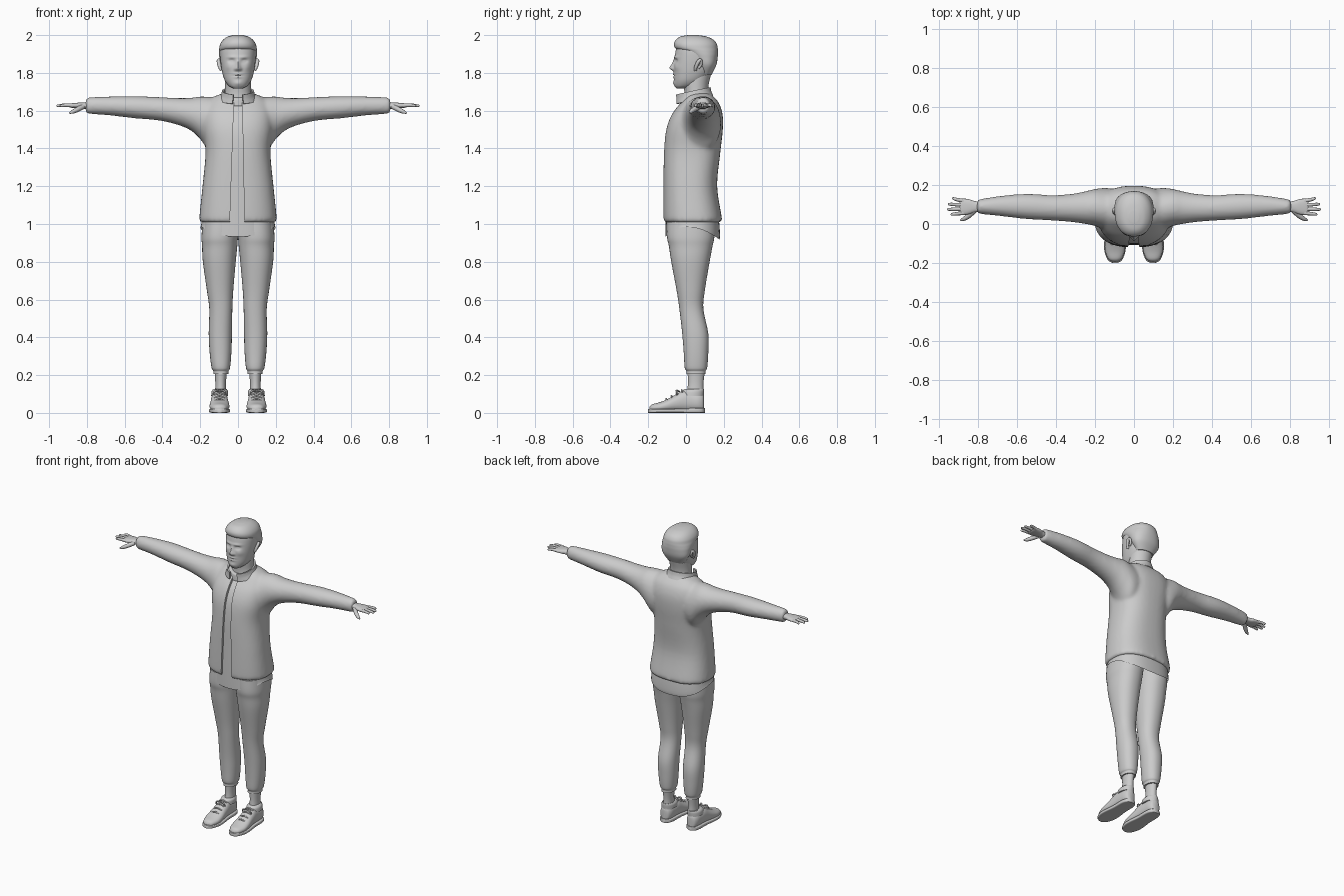
import bpy, bmesh, math
from math import sin, cos, pi, exp
from mathutils import Vector

cube = bpy.data.objects.get("Cube")
if cube:
    bpy.data.objects.remove(cube)

grey = bpy.data.materials.new("plain_grey")
grey.use_nodes = True
GREY = (0.6, 0.6, 0.6, 1)
grey.diffuse_color = GREY
grey.node_tree.nodes["Principled BSDF"].inputs["Base Color"].default_value = GREY


def spline(keys, sub):
    """Smooth in-between sections through the key sections."""
    out = []
    for i in range(len(keys) - 1):
        a, b, c, d = (keys[min(max(i + k, 0), len(keys) - 1)] for k in (-1, 0, 1, 2))
        for s in range(sub):
            t = s / sub
            out.append([q + t / 2 * (r - p + t * (2*p - 5*q + 4*r - s4 + t * (3*q - p - 3*r + s4)))
                        for p, q, r, s4 in zip(a, b, c, d)])
    return out + [list(keys[-1])]


def skin(bm, rings, closed=True, cap=True):
    rows = [[bm.verts.new(p) for p in ring] for ring in rings]
    n = len(rows[0])
    for lo, hi in zip(rows, rows[1:]):
        for i in range(n if closed else n - 1):
            j = (i + 1) % n
            bm.faces.new((lo[i], lo[j], hi[j], hi[i]))
    if cap:
        bm.faces.new(rows[0][::-1])
        bm.faces.new(rows[-1])


def loft(bm, axis, keys, n=40, p=2.0, sub=5, cap=True, gap=0, shape=None):
    """Sections are (position, low a, high a, low b, high b) across the axis."""
    place = {"x": lambda t, a, b: (t, a, b), "y": lambda t, a, b: (a, t, b),
             "z": lambda t, a, b: (a, b, t)}[axis]
    power = lambda v: math.copysign(abs(v) ** (2 / p), v)
    count = n + 1 if gap else n
    rings = []
    for t, a0, a1, b0, b1 in spline(keys, sub):
        ring = []
        for i in range(count):
            ang = gap + (2 * pi - 2 * gap) * i / n
            v = Vector(place(t, (a0 + a1) / 2 + (a1 - a0) / 2 * power(sin(ang)),
                             (b0 + b1) / 2 - (b1 - b0) / 2 * power(cos(ang))))
            ring.append(shape(v) if shape else v)
        rings.append(ring)
    skin(bm, rings, not gap, cap)


def tube(bm, path, n=10):
    """Round limb through (x, y, z, radius) points."""
    pts = spline(path, 4)
    rings = []
    for i, q in enumerate(pts):
        way = Vector(pts[min(i + 1, len(pts) - 1)][:3]) - Vector(pts[max(i - 1, 0)][:3])
        rot = way.to_track_quat("Z", "Y")
        rings.append([Vector(q[:3]) + rot @ Vector((cos(2*pi*k/n), sin(2*pi*k/n), 0)) * q[3]
                      for k in range(n)])
    skin(bm, rings)


def finish(bm, name, mirror=False, mods=()):
    bmesh.ops.recalc_face_normals(bm, faces=bm.faces)
    me = bpy.data.meshes.new(name)
    bm.to_mesh(me)
    bm.free()
    ob = bpy.data.objects.new(name, me)
    bpy.context.collection.objects.link(ob)
    if mirror:
        ob.modifiers.new("mirror", "MIRROR").use_mirror_merge = False
    for kind, props in mods:
        m = ob.modifiers.new(kind.lower(), kind)
        for k, v in props.items():
            setattr(m, k, v)
    if ob.modifiers:
        deps = bpy.context.evaluated_depsgraph_get()
        ob.data = bpy.data.meshes.new_from_object(ob.evaluated_get(deps))
        ob.modifiers.clear()
    ob.data.materials.clear()
    ob.data.materials.append(grey)
    ob.data.shade_smooth()
    ob.data.set_sharp_from_angle(angle=math.radians(50))
    return ob


def even(rows):
    """Left-right symmetric sections from (z, half width, front, back)."""
    return [(z, -h, h, f, b) for z, h, f, b in rows]


# Jacket: body and sleeves fused, then opened down the front
body = even([(1.01, .198, -.113, .183), (1.03, .205, -.12, .19), (1.2, .188, -.12, .165),
             (1.38, .172, -.117, .182), (1.5, .185, -.105, .195), (1.58, .185, -.075, .194),
             (1.64, .165, -.03, .175), (1.675, .125, 0, .145), (1.695, .07, .02, .12)])
sleeve = [(.05, 0, .17, 1.42, 1.66), (.14, -.03, .185, 1.38, 1.672), (.2, -.01, .18, 1.45, 1.675),
          (.25, 0, .168, 1.495, 1.668), (.32, .01, .155, 1.525, 1.667),
          (.42, .018, .148, 1.548, 1.672), (.55, .025, .155, 1.56, 1.677),
          (.68, .04, .145, 1.575, 1.675), (.79, .052, .128, 1.583, 1.67),
          (.807, .058, .122, 1.59, 1.662)]
bm = bmesh.new()
skin(bm, [[(x, y, z) for x, z in ((-.045, .95), (.035, .95), (.02, 1.75), (-.018, 1.75))]
          for y in (-.3, 0)])
cutter = finish(bm, "front_opening_cutter")
cutter.hide_render = True
bm = bmesh.new()
loft(bm, "z", body, p=2.5)
loft(bm, "x", sleeve)
loft(bm, "x", [(-k[0],) + k[1:] for k in sleeve])
finish(bm, "jacket", mods=[
    ("REMESH", dict(mode="VOXEL", voxel_size=.01)),
    ("SMOOTH", dict(factor=.5, iterations=8)),
    ("BOOLEAN", dict(operation="DIFFERENCE", object=cutter, solver="EXACT"))])
bpy.data.objects.remove(cutter)

# Jacket collar: tilted band, open at the throat
def tilt(v):
    v.z += .22 * (v.y - .04)
    return v

bm = bmesh.new()
loft(bm, "z", even([(1.655, .1, -.05, .14), (1.68, .086, -.05, .13), (1.705, .08, -.052, .125)]),
     cap=False, gap=.3, shape=tilt)
finish(bm, "jacket_collar", mods=[("SOLIDIFY", dict(thickness=.01, offset=0))])

# Shirt: seen in the opening and below the jacket, with a curved hem
def hem(v):
    w = min(max((1.06 - v.z) / .075, 0), 1)
    v.z -= w * (.045 * (v.y / .1) ** 2 if v.y < 0 else .062 * (v.y / .17) ** 2)
    return v

bm = bmesh.new()
inset = [(z - .012, a + .014, b - .014, c + .014, d - .014) for z, a, b, c, d in body[2:]]
loft(bm, "z", even([(.985, .199, -.108, .178), (1.02, .192, -.108, .178)]) + inset,
     p=2.5, cap=False, shape=hem)
finish(bm, "shirt")
bm = bmesh.new()
loft(bm, "z", even([(1.64, .09, -.03, .13), (1.675, .077, -.027, .122), (1.68, .07, -.02, .118)]),
     shape=tilt)
finish(bm, "shirt_neckband")

# Trouser legs with gathered cuffs
bm = bmesh.new()
loft(bm, "z", [(1.01, -.01, .188, -.1, .155), (.93, 0, .193, -.1, .15), (.88, .004, .19, -.09, .14),
               (.8, .012, .186, -.078, .125), (.65, .025, .165, -.05, .1),
               (.55, .03, .152, -.035, .092), (.42, .032, .155, -.02, .118),
               (.32, .035, .15, -.012, .118), (.24, .042, .14, -.007, .112),
               (.222, .05, .131, .002, .104), (.205, .05, .131, .002, .104)], p=2.2)
finish(bm, "trouser_legs", mirror=True)

# Socks
bm = bmesh.new()
loft(bm, "z", [(.22, .058, .124, .008, .1), (.15, .064, .12, .01, .092), (.07, .06, .124, 0, .095)])
finish(bm, "socks", mirror=True)

# Shoes: upper, sole, ankle rim and laces
def shoe(rows, low):
    return [(y, .098 - h, .098 + h, low, top) for y, h, top in rows]

bm = bmesh.new()
loft(bm, "y", shoe([(-.194, .012, .03), (-.18, .034, .045), (-.14, .05, .056), (-.1, .052, .072),
                    (-.05, .047, .1), (-.01, .044, .12), (.03, .042, .113), (.065, .04, .108),
                    (.088, .03, .1), (.096, .014, .085)], .005), p=2.2)
finish(bm, "shoe_uppers", mirror=True)
bm = bmesh.new()
loft(bm, "y", shoe([(-.2, .012, .02), (-.186, .036, .022), (-.14, .054, .022), (-.09, .055, .022),
                    (-.02, .047, .024), (.05, .046, .026), (.085, .036, .026), (.1, .014, .026)],
                   0), p=5)
finish(bm, "shoe_soles", mirror=True)
bm = bmesh.new()
loft(bm, "z", [(.09, .052, .142, -.022, .094), (.115, .053, .139, -.02, .096),
               (.126, .06, .13, -.008, .095)])
finish(bm, "shoe_rims", mirror=True)
bm = bmesh.new()
for i in range(4):
    y, z = -.1 + .027 * i, .071 + .0155 * i
    tube(bm, [(.07, y, z - .008, .004), (.098, y - .004, z + .003, .005), (.126, y, z - .008, .004)])
for side in (-1, 1):
    tube(bm, [(.098, -.035, .113, .004), (.098 + side * .022, -.05, .118, .005),
              (.098 + side * .034, -.045, .098, .004)])
finish(bm, "shoe_laces", mirror=True)

# Hands: palm, four fingers and thumb
bm = bmesh.new()
loft(bm, "x", [(.78, .065, .115, 1.605, 1.645), (.82, .06, .118, 1.61, 1.643),
               (.85, .05, .128, 1.612, 1.642), (.885, .046, .13, 1.616, 1.638),
               (.896, .055, .122, 1.62, 1.634)], n=24, p=2.4)
finish(bm, "palms", mirror=True)
bm = bmesh.new()
for y, tip, spread in ((.056, .942, -.006), (.077, .96, -.002), (.098, .956, .004), (.119, .935, .012)):
    mid = (.88 + tip) / 2
    tube(bm, [(.875, y, 1.627, .01), (mid, y + spread / 2, 1.629, .009),
              (tip - .006, y + spread, 1.626, .007), (tip, y + spread, 1.625, .003)])
tube(bm, [(.82, .07, 1.622, .014), (.85, .042, 1.606, .013), (.875, .026, 1.594, .01),
          (.892, .02, 1.587, .004)])
finish(bm, "fingers", mirror=True)

# Neck
bm = bmesh.new()
loft(bm, "z", even([(1.64, .085, -.01, .135), (1.69, .07, -.008, .118), (1.74, .068, -.012, .12),
                    (1.8, .07, -.01, .135)]))
finish(bm, "neck")

# Head: skull with features raised and sunk as (x, z, width, height, forward)
FEATURES = [(0, 1.826, .013, .014, .019), (0, 1.848, .009, .022, .01), (.013, 1.82, .008, .008, .007),
            (.034, 1.863, .016, .011, -.011), (.034, 1.862, .008, .005, .005),
            (.03, 1.883, .025, .008, .005), (.05, 1.83, .018, .018, .004),
            (0, 1.793, .02, .006, .006), (0, 1.778, .017, .006, .005),
            (0, 1.785, .026, .003, -.004), (0, 1.745, .022, .014, .006)]

def face(v):
    push = 0
    if v.y < .03:
        for x, z, w, h, f in FEATURES:
            for s in ((1, -1) if x else (1,)):
                push += f * exp(-((v.x - s * x) / w) ** 2 - ((v.z - z) / h) ** 2)
    v.y -= push
    return v

bm = bmesh.new()
loft(bm, "z", even([(1.718, .026, -.05, 0), (1.732, .05, -.059, .06), (1.76, .07, -.063, .1),
                    (1.8, .083, -.064, .135), (1.84, .09, -.064, .155), (1.88, .094, -.06, .163),
                    (1.92, .094, -.054, .163), (1.96, .085, -.045, .15), (1.985, .06, -.02, .11),
                    (1.995, .02, .02, .07)]), n=96, p=2.2, sub=9, shape=face)
finish(bm, "head")

# Hair: cap swept up at the brow
bm = bmesh.new()
loft(bm, "z", even([(1.79, .06, .07, .135), (1.84, .092, .055, .16), (1.885, .099, .02, .168),
                    (1.912, .1, -.02, .169), (1.93, .099, -.056, .168), (1.953, .094, -.064, .163),
                    (1.975, .079, -.054, .146), (1.992, .055, -.03, .11), (2, .025, .01, .065)]),
     p=2.2)
finish(bm, "hair")

# Ears
bm = bmesh.new()
tube(bm, [(.088, .05, 1.812, .007), (.096, .052, 1.83, .009), (.103, .066, 1.86, .01),
          (.1, .078, 1.868, .008), (.094, .08, 1.845, .007), (.09, .066, 1.825, .007)])
finish(bm, "ears", mirror=True)
